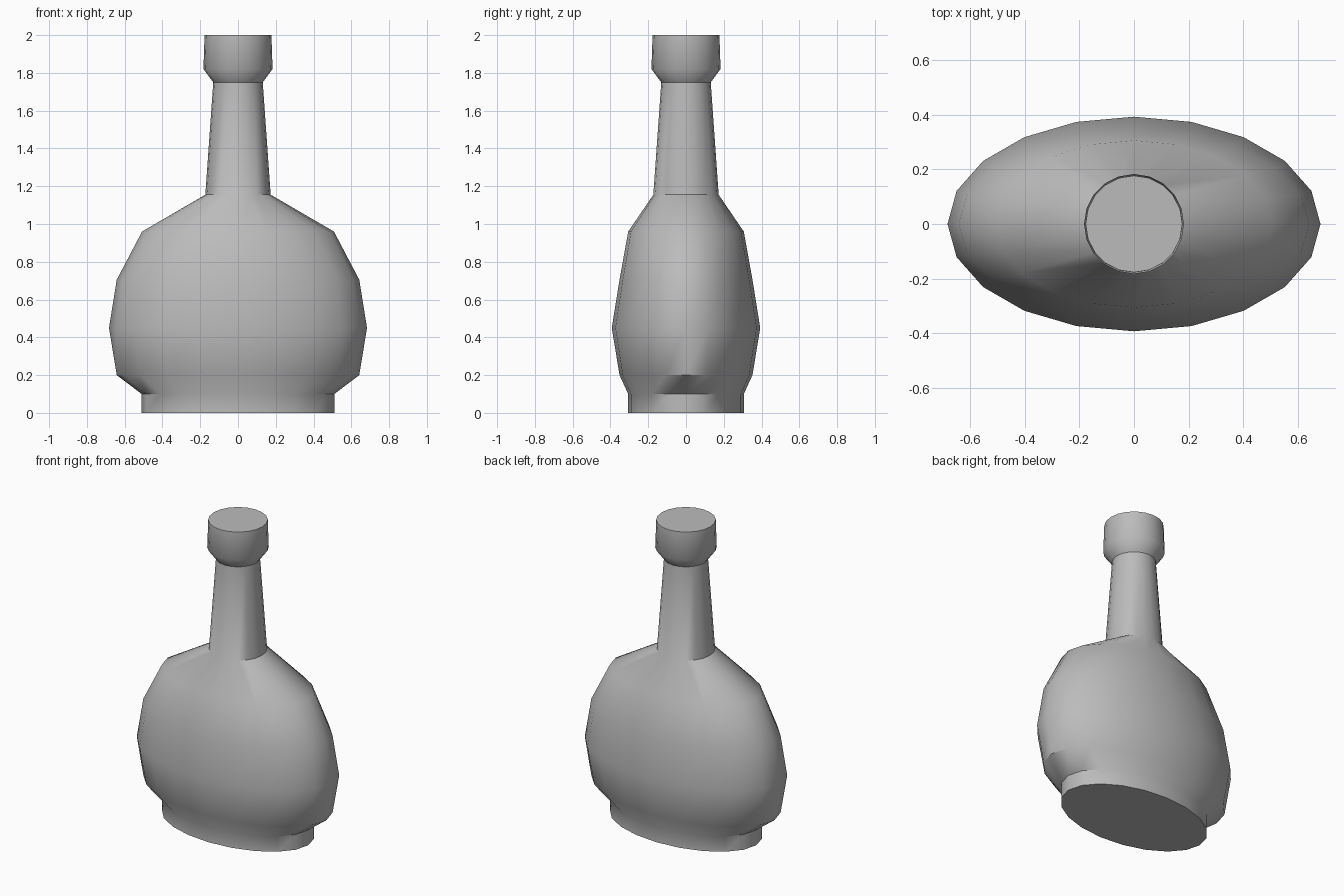
import bpy
import bmesh
from math import cos, sin, tau, radians

cube = bpy.data.objects.get("Cube")
if cube:
    bpy.data.objects.remove(cube, do_unlink=True)

SIDES = 20

grey = bpy.data.materials.new("plain grey")
grey.use_nodes = True
colour = (0.5, 0.5, 0.5, 1)
grey.diffuse_color = colour
grey.node_tree.nodes["Principled BSDF"].inputs["Base Color"].default_value = colour

# Oval sections from foot to rim: height, half width, half depth
sections = [
    (0.00, 0.51, 0.306),   # foot
    (0.10, 0.51, 0.306),
    (0.20, 0.642, 0.352),  # belly
    (0.45, 0.683, 0.393),
    (0.705, 0.642, 0.352),
    (0.96, 0.508, 0.306),  # shoulder
    (1.155, 0.173, 0.173), # neck
    (1.75, 0.131, 0.131),
    (1.82, 0.183, 0.183),  # collar
    (2.00, 0.177, 0.177),
]

bm = bmesh.new()
rings = []
for z, rx, ry in sections:
    rings.append([bm.verts.new((rx * cos(tau * i / SIDES), ry * sin(tau * i / SIDES), z))
                  for i in range(SIDES)])

# Walls between neighbouring sections
for low, high in zip(rings, rings[1:]):
    for i in range(SIDES):
        j = (i + 1) % SIDES
        bm.faces.new((low[i], low[j], high[j], high[i]))

# Closed underside and top
bm.faces.new(rings[0][::-1])
bm.faces.new(rings[-1])
bmesh.ops.recalc_face_normals(bm, faces=bm.faces)

mesh = bpy.data.meshes.new("bottle")
bm.to_mesh(mesh)
bm.free()
mesh.materials.append(grey)
bottle = bpy.data.objects.new("bottle", mesh)
bpy.context.collection.objects.link(bottle)

# Soft walls with crisp rims
bpy.ops.object.select_all(action='DESELECT')
bottle.select_set(True)
bpy.context.view_layer.objects.active = bottle
bpy.ops.object.shade_smooth_by_angle(angle=radians(40))
